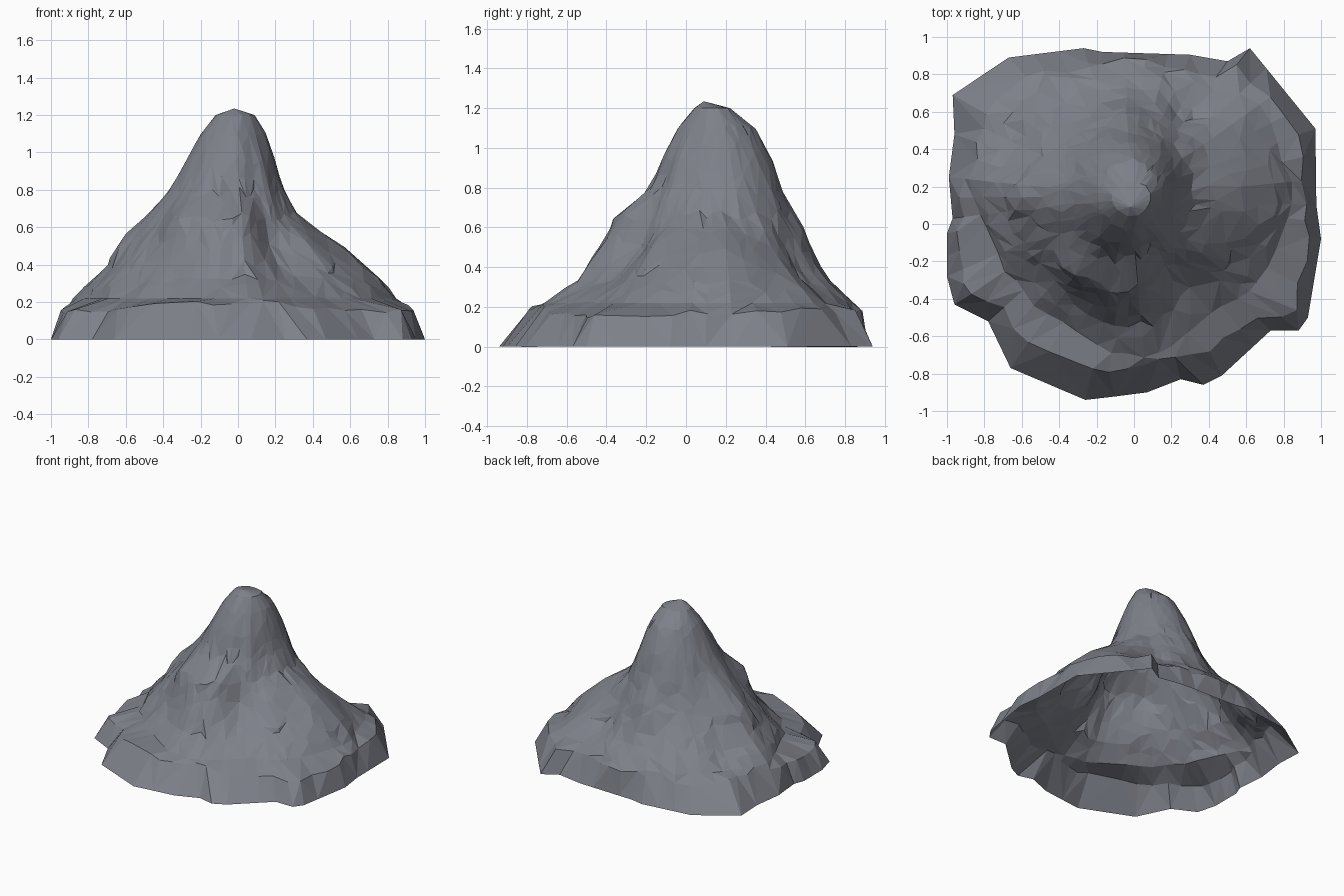
import bpy, bmesh, math, random
from mathutils import Vector, noise

if "Cube" in bpy.data.objects:
    bpy.data.objects.remove(bpy.data.objects["Cube"])

random.seed(7)
CX, CY = -0.02, 0.15          # axis of the summit

# Ground outline, counter-clockwise
OUTLINE = [(-.27, .94), (-.67, .89), (-.97, .69), (-.96, .48), (-.99, .25), (-.97, .03),
           (-1, -.05), (-1, -.28), (-.96, -.43), (-.78, -.52), (-.66, -.77), (-.26, -.94),
           (.07, -.9), (.25, -.83), (.37, -.86), (.47, -.81), (.73, -.57), (.88, -.57),
           (.93, -.5), (1, -.08), (.975, .1), (.97, .51), (.62, .94), (.5, .87),
           (.3, .905), (-.17, .92)]

# Contours: height -> radius every 30 degrees, starting at +x
CONTOURS = [
    (1.20, [.11, .10, .08, .07, .08, .09, .10, .10, .10, .11, .11, .11]),
    (1.10, [.17, .18, .19, .20, .19, .18, .18, .18, .18, .19, .17, .16]),
    (0.95, [.22, .24, .26, .28, .27, .26, .26, .26, .27, .27, .24, .22]),
    (0.80, [.27, .29, .31, .33, .33, .33, .35, .34, .34, .32, .29, .26]),
    (0.65, [.34, .34, .36, .40, .39, .41, .47, .44, .50, .52, .36, .34]),
    (0.50, [.58, .50, .43, .48, .47, .50, .63, .53, .57, .58, .43, .52]),
    (0.35, [.77, .67, .54, .56, .58, .63, .73, .64, .65, .66, .56, .64]),
    (0.22, [.86, .84, .73, .71, .75, .78, .85, .76, .77, .85, .76, .82]),
]
# Cliff rim: share of the outline radius, and height
RIM = [.94, .91, .87, .95, .89, .83, .94, .92, .86, .87, .85, .93]
RIM_Z = [.18, .19, .19, .19, .19, .19, .165, .15, .18, .20, .18, .16]


def around(values, angle):
    t = (angle / math.tau * 12) % 12
    i, f = int(t), t % 1
    f = f * f * (3 - 2 * f)
    return values[i % 12] * (1 - f) + values[(i + 1) % 12] * f


def contour(t, angle):
    """Height and radius at a fractional contour number."""
    i = min(int(t), len(CONTOURS) - 2)
    f = t - i
    (z0, r0), (z1, r1) = CONTOURS[i], CONTOURS[i + 1]
    return z0 + (z1 - z0) * f, around(r0, angle) * (1 - f) + around(r1, angle) * f


# Split the long outline edges so the spokes are evenly spread
base = []
for a, b in zip(OUTLINE, OUTLINE[1:] + OUTLINE[:1]):
    a, b = Vector(a), Vector(b)
    n = max(1, math.ceil((b - a).length / 0.15))
    base += [a.lerp(b, k / n) for k in range(n)]

# Mountain shell: rings of vertices from summit to ground, open underneath
bm = bmesh.new()
rings = []
STEPS = 16
last = len(CONTOURS) - 1
for k in range(STEPS + 1):
    ring = []
    for p in base:
        d = p - Vector((CX, CY))
        ang, edge = math.atan2(d.y, d.x), d.length
        # Shift each point along the slope so the rings do not show
        shift = random.uniform(-.4, .4) if 0 < k < STEPS else 0
        z, r = contour((k + shift) / STEPS * last, ang)
        rough = min(1, (1.25 - z) * 1.3)
        q = Vector((math.cos(ang) * 3, math.sin(ang) * 3, z * 4))
        r *= 1 + rough * (.07 * noise.noise(q) + random.uniform(-.015, .015))
        # Keep the contours inside the rim
        r = min(r, edge * (around(RIM, ang) - .04) - (z - .22) * .5)
        ring.append(bm.verts.new((CX + r * math.cos(ang), CY + r * math.sin(ang), z)))
    rings.append(ring)

# Rim of the low cliff, then the ground edge
rim = []
for p in base:
    d = p - Vector((CX, CY))
    ang = math.atan2(d.y, d.x)
    k = around(RIM, ang) + random.uniform(-.02, .02)
    z = around(RIM_Z, ang) + random.uniform(-.02, .015)
    rim.append(bm.verts.new((CX + d.x * k, CY + d.y * k, z)))
rings.append(rim)
rings.append([bm.verts.new((p.x, p.y, 0)) for p in base])

# Skin the rings with randomly split triangles and close the summit
n = len(base)
for up, low in zip(rings, rings[1:]):
    for i in range(n):
        j = (i + 1) % n
        if random.random() < .5:
            bm.faces.new((up[i], low[i], low[j]))
            bm.faces.new((up[i], low[j], up[j]))
        else:
            bm.faces.new((up[i], low[i], up[j]))
            bm.faces.new((up[j], low[i], low[j]))
top = bm.verts.new((CX, CY - .06, 1.235))
for i in range(n):
    bm.faces.new((top, rings[0][i], rings[0][(i + 1) % n]))

mesh = bpy.data.meshes.new("mountain")
bm.to_mesh(mesh)
bm.free()
mountain = bpy.data.objects.new("mountain", mesh)
bpy.context.collection.objects.link(mountain)

# Irregular low-poly facets
mod = mountain.modifiers.new("facets", 'DECIMATE')
mod.ratio = 0.5

rock = bpy.data.materials.new("slate grey rock")
rock.diffuse_color = (.21, .22, .255, 1)
rock.use_nodes = True
rock.node_tree.nodes["Principled BSDF"].inputs["Base Color"].default_value = rock.diffuse_color
mesh.materials.append(rock)
